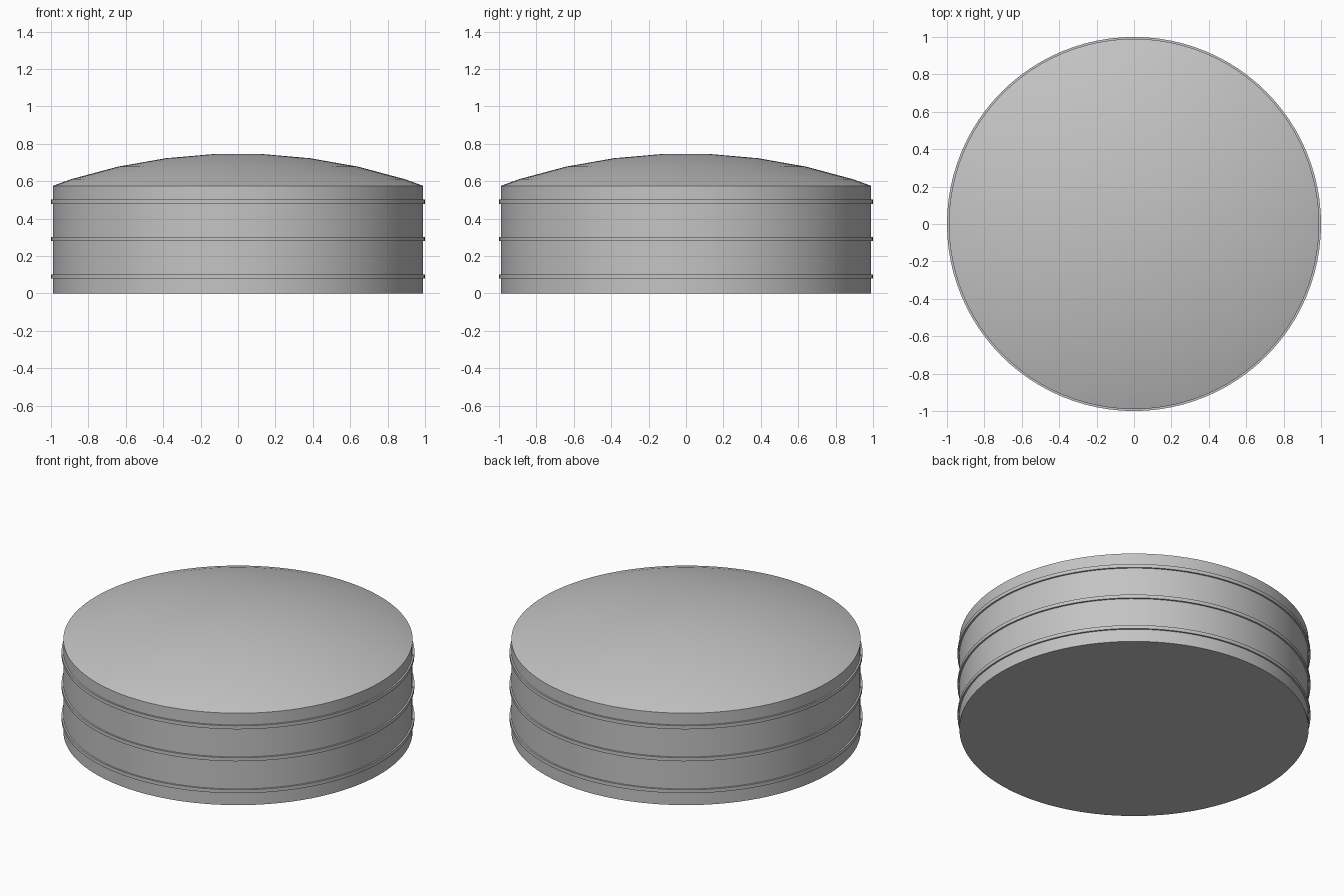
import bpy, math

if "Cube" in bpy.data.objects:
    bpy.data.objects.remove(bpy.data.objects["Cube"])

SEGMENTS = 96
grey = bpy.data.materials.new("light_grey")
grey.diffuse_color = (0.55, 0.55, 0.55, 1)
grey.use_nodes = True
grey.node_tree.nodes["Principled BSDF"].inputs["Base Color"].default_value = grey.diffuse_color


def revolve(name, profile, closed=False):
    """Spin (radius, z) points, listed bottom to top on the outside, about z."""
    verts, rows = [], []
    for r, z in profile:
        n = 1 if r == 0 else SEGMENTS
        rows.append([len(verts) + i % n for i in range(SEGMENTS)])
        for i in range(n):
            a = 2 * math.pi * i / SEGMENTS
            verts.append((r * math.cos(a), r * math.sin(a), z))
    pairs = list(zip(rows, rows[1:]))
    if closed:
        pairs.append((rows[-1], rows[0]))
    faces = []
    for lo, hi in pairs:
        for i in range(SEGMENTS):
            j = (i + 1) % SEGMENTS
            faces.append(list(dict.fromkeys((lo[i], lo[j], hi[j], hi[i]))))
    mesh = bpy.data.meshes.new(name)
    mesh.from_pydata(verts, [], faces)
    mesh.materials.append(grey)
    obj = bpy.data.objects.new(name, mesh)
    bpy.context.collection.objects.link(obj)
    bpy.ops.object.select_all(action='DESELECT')
    obj.select_set(True)
    bpy.context.view_layer.objects.active = obj
    bpy.ops.object.shade_smooth_by_angle(angle=math.radians(15))
    return obj


# Tank wall with closed floor
RADIUS, WALL_TOP, DOME_TOP = 0.99, 0.575, 0.745
revolve("tank_wall", [(0, 0), (RADIUS, 0), (RADIUS, WALL_TOP)])

# Shallow domed roof: a slice of a large sphere with a small flat crown
R = 2.97
crown = math.cos(math.radians(2.5))
dome = [(RADIUS, WALL_TOP)]
for deg in (17.5, 12.5, 7.5, 2.5):
    a = math.radians(deg)
    dome.append((R * math.sin(a), DOME_TOP - R * (crown - math.cos(a))))
revolve("domed_roof", dome + [(0, DOME_TOP)])

# Three thin stiffening hoops
for k, z in enumerate((0.09, 0.29, 0.49)):
    revolve(f"hoop_{k + 1}", [(0.98, z - 0.011), (1.0, z - 0.011),
                              (1.0, z + 0.011), (0.98, z + 0.011)], closed=True)
